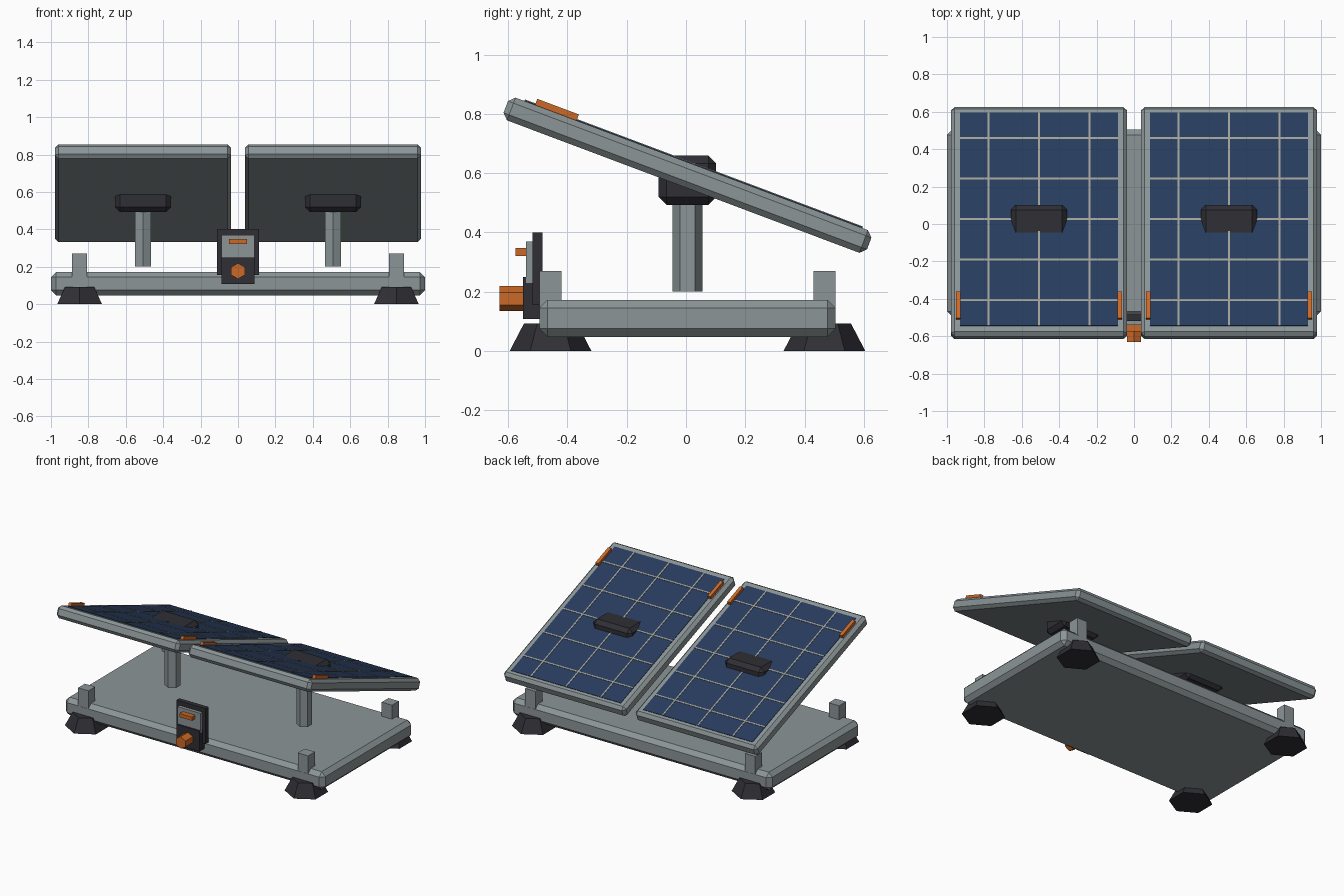
import bpy
from math import radians, pi
from mathutils import Matrix, Vector

if "Cube" in bpy.data.objects:
    bpy.data.objects.remove(bpy.data.objects["Cube"])


def material(name, rgb):
    m = bpy.data.materials.new(name)
    m.use_nodes = True
    color = (*rgb, 1)
    m.diffuse_color = color
    m.node_tree.nodes["Principled BSDF"].inputs["Base Color"].default_value = color
    return m


GREY = material("grey metal", (0.26, 0.30, 0.31))
DARK = material("dark rubber", (0.028, 0.028, 0.035))
BLUE = material("cell blue", (0.02, 0.045, 0.11))
ORANGE = material("orange", (0.60, 0.14, 0.02))
SILVER = material("grid silver", (0.36, 0.36, 0.32))


def finish(name, mat, bevel=0):
    ob = bpy.context.object
    ob.name = name
    ob.data.materials.append(mat)
    if bevel:
        mod = ob.modifiers.new("chamfer", "BEVEL")
        mod.width = bevel
        mod.segments = 1
    return ob


def box(name, mat, center, size, bevel=0, frame=Matrix()):
    bpy.ops.mesh.primitive_cube_add(size=1)
    ob = finish(name, mat, bevel)
    ob.data.transform(Matrix.Diagonal((*size, 1)))
    ob.matrix_world = frame @ Matrix.Translation(center)
    return ob


def hexagon(name, mat, center, r1, r2, depth, rot=(0, 0, 0)):
    bpy.ops.mesh.primitive_cone_add(vertices=6, radius1=r1, radius2=r2,
                                    depth=depth, location=center, rotation=rot)
    return finish(name, mat)


MID = 0.005  # y centre of the base

# Base plate with corner stubs and feet
box("base", GREY, (0, MID, 0.11), (2, 1, 0.125), 0.028)
for sx, side in ((-1, "right"), (1, "left")):
    for sy, end in ((-1, "front"), (1, "back")):
        x, y = sx * 0.847, MID + sy * 0.462
        box(f"{end}_{side}_stub", GREY, (x, y, 0.2), (0.08, 0.075, 0.14))
        hexagon(f"{end}_{side}_foot", DARK, (x, y, 0.046), 0.138, 0.09, 0.092)

# Tilted panels on posts
L, W, T = 1.31, 0.942, 0.082
for sx, side in ((-1, "right"), (1, "left")):
    x = sx * 0.508
    hexagon(f"{side}_post", GREY, (x, MID, 0.36), 0.05, 0.05, 0.32)
    box(f"{side}_mount_head", DARK, (x, MID, 0.576), (0.3, 0.194, 0.166), 0.026)
    tilt = Matrix.Translation((x, MID, 0.593)) @ Matrix.Rotation(radians(-20.6), 4, "X")
    box(f"{side}_panel_frame", GREY, (0, 0, 0), (W, L, T), 0.02, tilt)
    top = T / 2
    box(f"{side}_cells", BLUE, (0, 0.006, top), (0.845, 1.218, 0.006), 0, tilt)
    for i in (-1, 0, 1):
        box(f"{side}_grid_column", SILVER, (i * 0.27, 0.006, top + 0.002),
            (0.01, 1.218, 0.007), 0, tilt)
    for i in range(-2, 3):
        box(f"{side}_grid_row", SILVER, (0, 0.006 + i * 0.2315, top + 0.002),
            (0.845, 0.01, 0.007), 0, tilt)
    for i in (-1, 1):
        box(f"{side}_clip", ORANGE, (i * 0.432, -0.49, top + 0.01),
            (0.024, 0.15, 0.024), 0, tilt)

# Control unit on the front edge
box("control_back_plate", DARK, (0, -0.501, 0.278), (0.226, 0.033, 0.245))
box("control_screen", GREY, (0, -0.525, 0.3), (0.176, 0.03, 0.14))
box("control_lower_box", DARK, (0, -0.52, 0.179), (0.176, 0.06, 0.143))
box("control_button", ORANGE, (0, -0.555, 0.334), (0.095, 0.04, 0.026))
hexagon("control_knob", ORANGE, (0, -0.585, 0.177), 0.042, 0.042, 0.09, (pi / 2, 0, 0))
